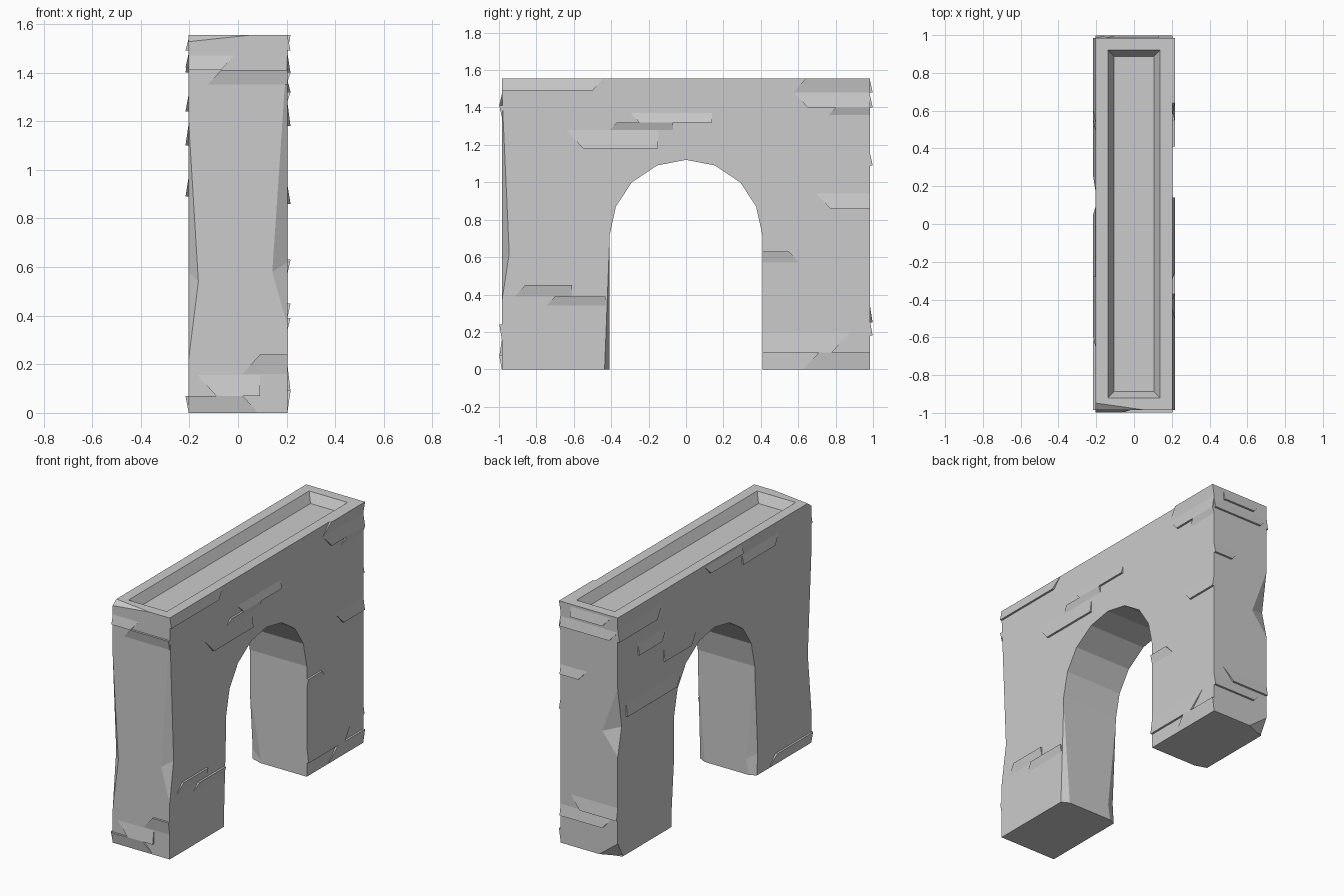
import bpy, bmesh
from math import copysign
from mathutils import Vector

if "Cube" in bpy.data.objects:
    bpy.data.objects.remove(bpy.data.objects["Cube"])

HX, HY, H, ARCH = 0.203, 0.985, 1.555, 0.41


def finish(name, bm):
    bmesh.ops.recalc_face_normals(bm, faces=bm.faces)
    me = bpy.data.meshes.new(name)
    bm.to_mesh(me)
    bm.free()
    ob = bpy.data.objects.new(name, me)
    bpy.context.collection.objects.link(ob)
    return ob


def hull(name, pts):
    bm = bmesh.new()
    for p in pts:
        bm.verts.new(p)
    bmesh.ops.convex_hull(bm, input=bm.verts)
    bmesh.ops.delete(bm, geom=[v for v in bm.verts if not v.link_faces], context='VERTS')
    return finish(name, bm)


# Wall with faceted arch opening, extruded from its mirrored side profile
half = [(ARCH, 0), (ARCH, 0.71), (0.375, 0.87), (0.29, 1.0), (0.155, 1.09)]
profile = [(-HY, 0), (-HY, H), (HY, H), (HY, 0)] + half + [(0, 1.12)]
profile += [(-y, z) for y, z in reversed(half)]
bm = bmesh.new()
face = bm.faces.new([bm.verts.new((-HX, y, z)) for y, z in profile])
ext = bmesh.ops.extrude_face_region(bm, geom=[face])
bmesh.ops.translate(bm, vec=(2 * HX, 0, 0),
                    verts=[v for v in ext["geom"] if isinstance(v, bmesh.types.BMVert)])
wall = finish("arch_wall", bm)


def cut(cutter):
    mod = wall.modifiers.new("cut", 'BOOLEAN')
    mod.operation = 'DIFFERENCE'
    mod.solver = 'EXACT'
    mod.object = cutter
    bpy.context.view_layer.objects.active = wall
    bpy.ops.object.modifier_apply(modifier=mod.name)
    bpy.data.objects.remove(cutter)


# Sloped recess in the top
def ring(inset, z):
    return [(sx * (0.137 - inset), sy * (0.92 - inset), z) for sx in (-1, 1) for sy in (-1, 1)]


cut(hull("recess", ring(0.032, H - 0.06) + ring(0, H) + ring(0, H + 0.1)))


# Chipped vertical edge: z0..z1 long, deepest at zm, going a across x and b across y
def chip(x, y, sy, z0, zm, z1, a, b):
    sx = copysign(1, x)
    A, B = Vector((x - sx * a, y, zm)), Vector((x, y - sy * b, zm + 0.04))
    ox, oy = Vector((sx * 0.1, 0, 0)), Vector((0, sy * 0.1, 0))
    ends = [Vector((x, y, z0)), Vector((x, y, z1))]
    cut(hull("chip", [A, B, A + oy, B + ox] + ends + [e + ox + oy for e in ends]))


chip(HX, -HY, -1, 0.36, 0.58, 1.5, 0.062, 0.04)
chip(-HX, -HY, -1, 0.22, 0.54, 1.2, 0.04, 0.035)
chip(-HX, HY, 1, 0.66, 0.80, 1.1, 0.11, 0.04)
chip(-HX, HY, 1, -0.15, -0.03, 0.1, 0.17, 0.05)
# Chips on the inner leg edges
chip(HX, -ARCH, 1, -0.5, -0.03, 0.66, 0.05, 0.025)
chip(-HX, -ARCH, 1, -0.3, 0.1, 0.7, 0.06, 0.03)
chip(-HX, ARCH, -1, -0.3, 0.02, 0.45, 0.08, 0.03)

# Worn top front edge
near = [Vector((0.06, -HY, H)), Vector((-HX - 0.02, -HY, 1.525)), Vector((-HX - 0.02, -0.945, H))]
cut(hull("top_chip", near + [p + Vector((0, -0.1, 0.1)) for p in near]))

# Tilted brick slabs: proud edge at height z tapers to the wall at z + h (negative h overhangs);
# the taper widens past the first end unless that end meets a wall edge
PLACE = {
    "right": lambda u, z, d: (HX + d, u, z),
    "left": lambda u, z, d: (-HX - d, u, z),
    "front": lambda u, z, d: (u, -HY - d, z),
    "back": lambda u, z, d: (u, HY + d, z),
}


def bricks(side, rows):
    p = PLACE[side]
    for z, h, a, b in rows:
        c = a + copysign(abs(h) * 0.9, a - b)
        hull(side + "_brick", [p(u, z, 0.013) for u in (a, b)] + [p(u, z, -0.004) for u in (a, b)]
             + [p(u, z + h, d) for u in (c, b) for d in (0, -0.004)])


bricks("right", [(1.49, 0.065, -0.5, -HY), (1.32, 0.05, -0.25, 0.14), (1.32, -0.04, -0.37, -0.07),
                 (1.18, 0.1, -0.55, -0.15), (H, -0.075, 0.64, HY), (1.4, 0.08, 0.65, HY),
                 (1.4, -0.04, 0.8, HY), (0.86, 0.08, 0.77, HY), (0.63, -0.06, 0.55, ARCH),
                 (0.45, -0.06, -0.86, -0.61), (0.39, -0.05, -0.7, -0.43),
                 (0.09, 0.11, 0.78, ARCH), (0.09, -0.09, 0.71, HY)])
bricks("left", [(1.4, 0.08, 0.6, HY), (1.24, 0.07, 0.55, 0.78), (1.1, 0.09, 0.25, 0.52),
                (0.89, 0.08, 0.4, 0.9), (1.49, 0.05, 0.05, -0.28), (1.42, 0.06, -0.6, -0.28),
                (0.07, -0.07, -0.62, -HY)])
bricks("front", [(1.41, 0.06, -0.07, -HX), (1.41, -0.06, -0.07, HX), (0.07, 0.085, -0.09, 0.09),
                 (0.24, -0.08, 0.09, HX), (0.07, -0.07, 0.02, -HX)])
bricks("back", [(1.48, 0.06, -0.1, 0.13), (1.4, 0.06, -0.15, HX), (1.09, 0.06, 0.07, HX),
                (0.25, 0.08, 0.06, -HX), (0.18, 0.07, -0.1, HX)])
